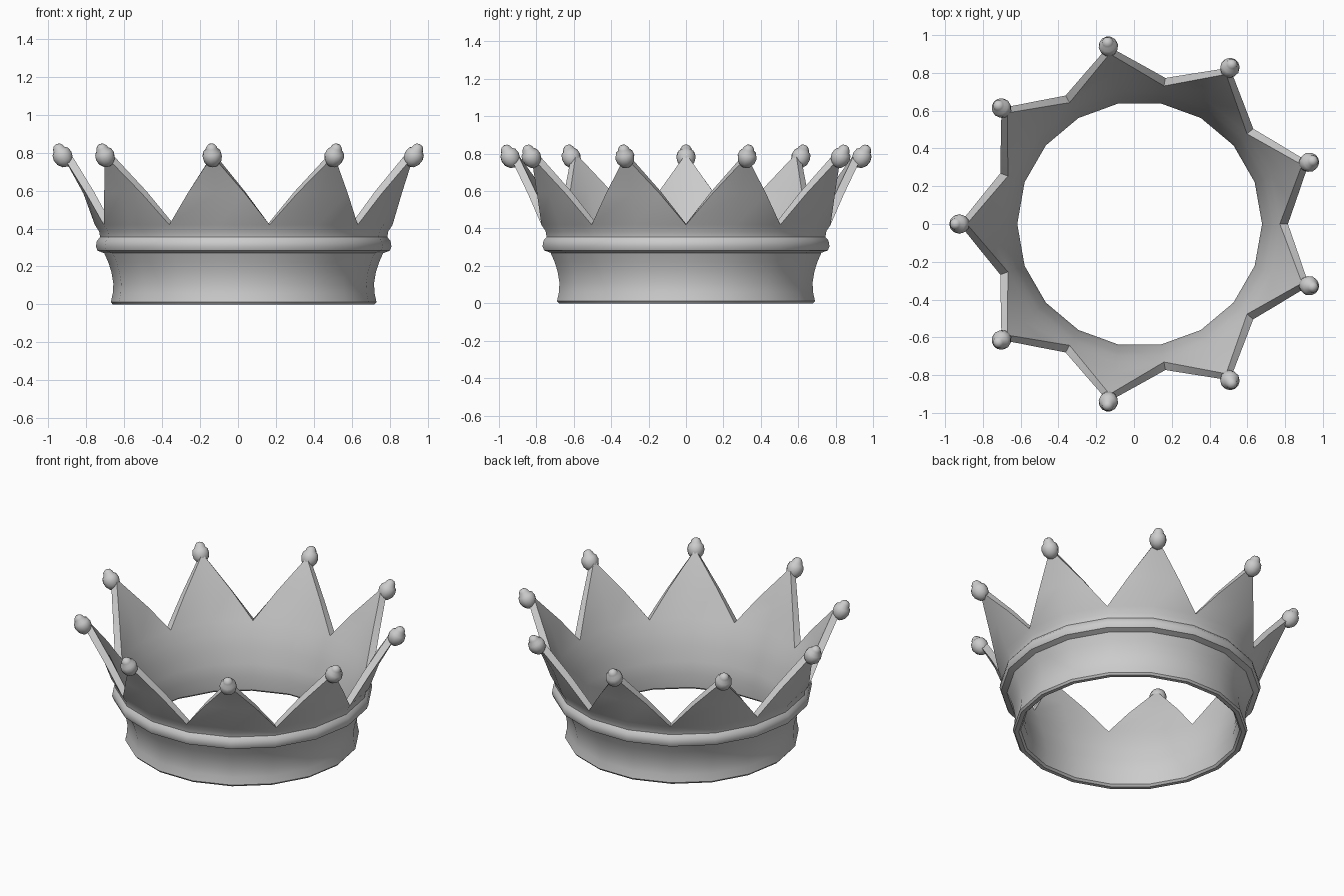
import bpy, bmesh
from math import cos, sin, pi, radians
from mathutils import Vector, Matrix

if "Cube" in bpy.data.objects:
    bpy.data.objects.remove(bpy.data.objects["Cube"])

CX = 0.03            # ring axis (odd number of points shifts it off x = 0)
N = 9                # crown points
STEP = 20            # degrees per side

# (radius, z) profiles, from bottom to the valley height
OUTER = [(0.69, 0.0), (0.70, 0.012), (0.69, 0.06), (0.687, 0.11), (0.697, 0.17), (0.713, 0.22),
         (0.735, 0.27), (0.77, 0.283), (0.779, 0.305), (0.774, 0.335), (0.757, 0.355),
         (0.762, 0.385), (0.785, 0.42)]
INNER = [(0.665, 0.0), (0.653, 0.012), (0.648, 0.1), (0.66, 0.18), (0.685, 0.27),
         (0.707, 0.35), (0.742, 0.425)]


def pol(r, deg, z):
    a = radians(deg)
    return (CX + r * cos(a), r * sin(a), z)


bm = bmesh.new()


def skin(profile, mid, tip, flip):
    """One wall of the crown; returns its free top edge loop."""
    def face(vs):
        bm.faces.new(vs[::-1] if flip else vs)
    rows = [[bm.verts.new(pol(r, i * STEP, z)) for i in range(2 * N)] for r, z in profile]
    for a, b in zip(rows, rows[1:]):
        for i in range(2 * N):
            j = (i + 1) % (2 * N)
            face([a[i], a[j], b[j], b[i]])
    top, loop = rows[-1], []
    for t in range(N):
        c = 2 * t + 1
        v0, v1, v2 = top[c - 1], top[c], top[(c + 1) % (2 * N)]
        deg = c * STEP
        l, m, r = [bm.verts.new(pol(mid[0], deg + d, mid[1])) for d in (-10.5, 0, 10.5)]
        p = bm.verts.new(pol(tip[0], deg, tip[1]))
        face([v0, v1, m, l])
        face([v1, v2, r, m])
        face([l, m, p])
        face([m, r, p])
        loop += [v0, l, p, r]
    return rows[0], loop


# Crown band with pointed teeth
ob, ot = skin(OUTER, (0.845, 0.585), (0.955, 0.785), False)
ib, it = skin(INNER, (0.803, 0.595), (0.915, 0.80), True)
for lo, hi in ((ib, ob), (ot, it)):
    for i in range(len(lo)):
        j = (i + 1) % len(lo)
        bm.faces.new([lo[i], lo[j], hi[j], hi[i]])
bmesh.ops.recalc_face_normals(bm, faces=bm.faces)


def finish(bm, name, angle):
    me = bpy.data.meshes.new(name)
    bm.to_mesh(me)
    bm.free()
    ob = bpy.data.objects.new(name, me)
    bpy.context.collection.objects.link(ob)
    bpy.ops.object.select_all(action='DESELECT')
    ob.select_set(True)
    bpy.context.view_layer.objects.active = ob
    bpy.ops.object.shade_smooth_by_angle(angle=radians(angle))
    return ob


finish(bm, "crown_band", 40)

# Beads on the points: tilted ball with a small nub on top
PEARL = [(0.0, -0.062), (0.028, -0.052), (0.046, -0.028), (0.052, 0.0), (0.046, 0.026),
         (0.033, 0.038), (0.029, 0.052), (0.018, 0.066), (0.0, 0.071)]
for t in range(N):
    deg = (2 * t + 1) * STEP
    b = bmesh.new()
    vs = [b.verts.new((r, 0, z)) for r, z in PEARL]
    es = [b.edges.new(e) for e in zip(vs, vs[1:])]
    bmesh.ops.spin(b, geom=vs + es, cent=(0, 0, 0), axis=(0, 0, 1), angle=2 * pi, steps=12)
    bmesh.ops.remove_doubles(b, verts=b.verts, dist=0.0005)
    bmesh.ops.recalc_face_normals(b, faces=b.faces)
    m = (Matrix.Translation(Vector(pol(0.955, deg, 0.782))) @ Matrix.Rotation(radians(deg), 4, 'Z')
         @ Matrix.Rotation(radians(28), 4, 'Y'))
    bmesh.ops.transform(b, matrix=m, verts=b.verts)
    finish(b, f"point_bead_{t + 1}", 50)
